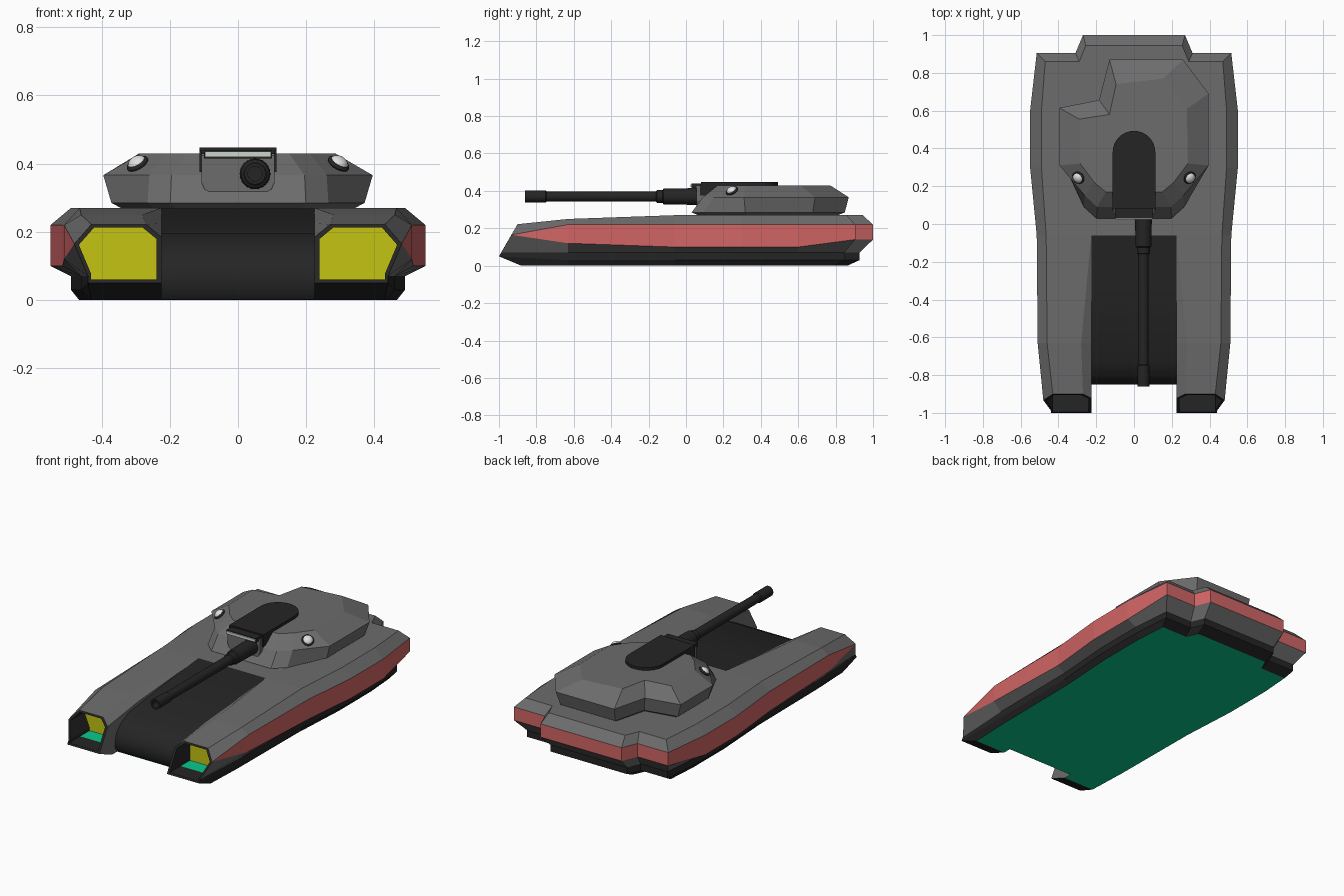
import bpy, bmesh, math
from mathutils import Vector

cube = bpy.data.objects.get("Cube")
if cube:
    bpy.data.objects.remove(cube)


def material(name, rgb):
    m = bpy.data.materials.new(name)
    m.use_nodes = True
    m.diffuse_color = (*rgb, 1)
    m.node_tree.nodes["Principled BSDF"].inputs["Base Color"].default_value = (*rgb, 1)
    return m


MATS = [material("armour grey", (.15, .15, .153)),
        material("matte black", (.018, .018, .018)),
        material("side red", (.64, .13, .13)),
        material("lamp yellow", (.55, .55, .006)),
        material("underside teal", (.003, .58, .27)),
        material("lamp white", (.75, .75, .75)),
        material("glass pale", (.6, .68, .6))]
GREY, BLACK, RED, YELLOW, TEAL, WHITE, GLASS = range(7)


def face(bm, pts, mat):
    """Add one polygon, skipping repeated corners."""
    pts = [Vector(p) for p in pts]
    pts = [p for i, p in enumerate(pts) if (p - pts[i - 1]).length > .0005]
    if len(pts) > 2:
        bm.faces.new([bm.verts.new(p) for p in pts]).material_index = mat


def strip(bm, a, b, mat, closed=False):
    """Join two rows of points with quads."""
    for i in range(0 if closed else 1, len(a)):
        face(bm, (a[i - 1], a[i], b[i], b[i - 1]), mat)


def finish(name, bm, mirror=False, smooth=False):
    bmesh.ops.remove_doubles(bm, verts=bm.verts, dist=.0005)
    bmesh.ops.recalc_face_normals(bm, faces=bm.faces)
    mesh = bpy.data.meshes.new(name)
    bm.to_mesh(mesh)
    bm.free()
    for m in MATS:
        mesh.materials.append(m)
    ob = bpy.data.objects.new(name, mesh)
    bpy.context.collection.objects.link(ob)
    if mirror:
        ob.modifiers.new("Mirror", 'MIRROR').merge_threshold = .0005
    if smooth:
        bpy.ops.object.select_all(action='DESELECT')
        ob.select_set(True)
        bpy.context.view_layer.objects.active = ob
        bpy.ops.object.shade_smooth_by_angle(angle=math.radians(40))
    return ob


def prism(name, outline, axis, lo, hi, mat, smooth=False):
    """Extrude a 2D outline along the x, y or z axis."""
    def put(p, d):
        q = list(p)
        q.insert(axis, d)
        return q
    bm = bmesh.new()
    a, b = [put(p, lo) for p in outline], [put(p, hi) for p in outline]
    face(bm, a, mat)
    face(bm, b, mat)
    strip(bm, a, b, mat, True)
    return finish(name, bm, smooth=smooth)


def box(name, x, y, z, mat):
    return prism(name, [(x[0], y[0]), (x[1], y[0]), (x[1], y[1]), (x[0], y[1])], 2, *z, mat)


# Hull half: each station gives x, y, red band low and high, inset direction, deck height
stations = [(.51, -.63, .12, .22, 1, 0, .25), (.515, -.06, .10, .22, 1, 0, .27),
            (.55, .3, .10, .22, 1.2, 0, .27), (.55, .6, .10, .22, 1.2, 0, .27),
            (.515, .905, .14, .22, .9, .9, .27), (.31, .905, .14, .22, .4, .9, .27),
            (.27, 1, .14, .22, .3, 1.1, .27), (0, 1, .14, .22, 0, 1.1, .27)]
nose = [(.43, -.88, 0), (.44, -1, .05), (.44, -.988, .07),
        (.48, -.933, .165), (.48, -.933, .165), (.43, -.9, .222)]
rings = [nose]
for x, y, low, high, nx, ny, deck in stations:
    rings.append([(x - .07 * nx, y - .125 * ny, 0),
                  (x - .05 * nx, y - .065 * ny, .03),
                  (x - .05 * nx, y - .065 * ny, .07),
                  (x, y, low), (x, y, high),
                  (x - .05 * nx, y - .05 * ny, deck)])
hull = bmesh.new()
for a, b in zip(rings, rings[1:]):
    for k, mat in enumerate((BLACK, BLACK, GREY, RED, GREY)):
        face(hull, (a[k], a[k + 1], b[k + 1], b[k]), mat)

# Pod roofs and inner walls
inner = [[nose[5], (.27, -.9, .222), (.225, -.922, .185), (.225, -1, .05), (.225, -.88, 0)],
         [rings[1][5], (.28, -.63, .25), (.225, -.63, .225), (.225, -.63, .05), (.225, -.63, 0)],
         [rings[2][5], (.226, -.06, .27), (.225, -.06, .265), (.225, -.06, .05), (.225, -.06, 0)]]
for a, b in zip(inner, inner[1:]):
    strip(hull, a, b, GREY)

# Rear deck and underside
face(hull, [r[5] for r in rings[2:]] + [(0, -.06, .27), (.226, -.06, .27)], GREY)
face(hull, [r[0] for r in rings] + [(0, -.83, 0), (.225, -.83, 0), (.225, -.88, 0)], TEAL)
face(hull, (nose[0], nose[1], inner[0][3], inner[0][4]), BLACK)

# Recessed headlamp in the pod nose
mouth = [Vector(p) for p in nose[1:4] + nose[5:] + inner[0][1:4]]
mid = sum(mouth, Vector()) / len(mouth)
rim = [mid + (p - mid) * .89 for p in mouth]
sill = [Vector((p.x, -.89, p.z)) for p in rim]
back = [Vector((p.x, -.8, p.z)) for p in rim]
strip(hull, mouth, rim, BLACK, True)
strip(hull, rim, sill, BLACK, True)
strip(hull, sill, back, BLACK, True)
face(hull, back, YELLOW)
hull.faces.ensure_lookup_table()
for f in hull.faces:
    c = f.calc_center_median()
    if .05 < c.z < .075 and -.86 < c.y < -.83 and .25 < c.x < .42:
        f.material_index = TEAL
finish("hull", hull, mirror=True)

# Black glacis between the pods
prism("glacis", [(-.05, .268), (-.3, .245), (-.72, .195), (-.8, .155), (-.84, .11),
                 (-.85, .07), (-.85, .03), (-.83, .002), (-.05, .002)],
      0, -.226, .226, BLACK, smooth=True)

# Turret from stacked outlines
hip = [(.195, .09), (.26, .15), (.395, .31), (.395, .69), (.26, .87), (-.13, .87),
       (-.185, .656), (-.395, .615), (-.395, .31), (-.26, .15), (-.195, .09)]
top = [(.15, .17), (.21, .22), (.285, .32), (.28, .61), (.155, .77), (-.095, .74),
       (-.13, .58), (-.29, .555), (-.285, .32), (-.21, .22), (-.15, .17)]
low = [(x * (1.02 if y < .2 else .94), y - .06 if y < .2 else .45 + (y - .45) * .95)
       for x, y in hip]
foot = [(x * .9, .43 + (y - .43) * .88) for x, y in low]
levels = [[(x, y, z) for x, y in loop]
          for loop, z in ((foot, .265), (low, .285), (hip, .366), (top, .43))]
turret = bmesh.new()
for a, b in zip(levels, levels[1:]):
    strip(turret, a, b, GREY, True)
face(turret, levels[0], GREY)
face(turret, levels[-1], GREY)
finish("turret", turret)

# Mantlet with rounded lower corners
prism("mantlet", [(-.107, .425), (-.107, .345), (-.098, .325), (-.08, .315),
                  (.08, .315), (.098, .325), (.107, .345), (.107, .425)],
      1, .055, .25, GREY)

# Gun hood, sight and window
arc = [(.113 * math.cos(i * math.pi / 16), .38 + .113 * math.sin(i * math.pi / 16))
       for i in range(17)]
prism("gun_hood", arc + [(-.113, .08), (.113, .08)], 2, .428, .447, BLACK)
for name, s in (("left", 1), ("right", -1)):
    box(name + "_hood_cheek", sorted((s * .105, s * .113)), (.075, .22), (.375, .44), BLACK)
box("sight", (-.1, .1), (.03, .1), (.415, .439), BLACK)
box("sight_window", (-.097, .097), (.024, .031), (.42, .435), GLASS)

# Gun barrel, turned from a radius profile
profile = [(0, -.78), (.021, -.78), (.021, -.86), (.031, -.86), (.031, -.75), (.026, -.745),
           (.028, -.16), (.034, -.155), (.034, -.125), (.042, -.12), (.045, .06), (0, .06)]
gun = bmesh.new()
turns = [[(.05 + r * math.cos(t), y, .37 + r * math.sin(t)) for r, y in profile]
         for t in (i * math.tau / 24 for i in range(25))]
for a, b in zip(turns, turns[1:]):
    strip(gun, a, b, BLACK)
finish("gun_barrel", gun, smooth=True)

# Turret lamps: black collar and white dome
for name, s in (("left", 1), ("right", -1)):
    normal = Vector((s * .46, -.39, .8))
    turn = normal.to_track_quat('Z', 'Y')
    for part, radius, depth, mat in (("lamp_collar", .035, .012, BLACK),
                                     ("lamp_dome", .029, .022, WHITE)):
        bm = bmesh.new()
        bmesh.ops.create_uvsphere(bm, u_segments=20, v_segments=10, radius=1)
        for f in bm.faces:
            f.material_index = mat
        ob = finish(name + "_" + part, bm, smooth=True)
        ob.scale = (radius, radius, depth)
        ob.rotation_euler = turn.to_euler()
        ob.location = (s * .295, .245, .4)
